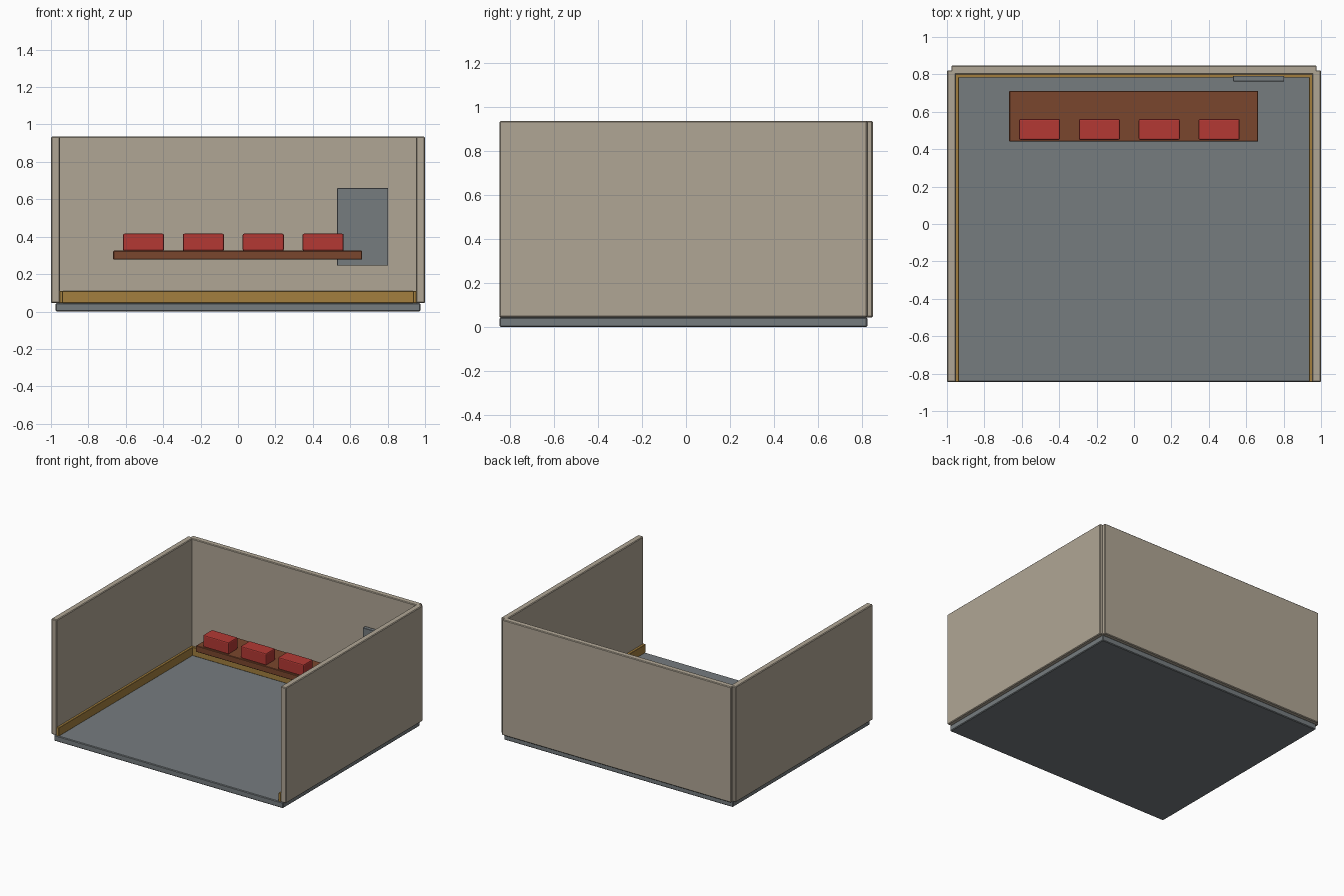
import bpy

if "Cube" in bpy.data.objects:
    bpy.data.objects.remove(bpy.data.objects["Cube"])


def material(name, rgb):
    """Flat colour given as sRGB bytes, stored as linear."""
    lin = [((c / 255 + 0.055) / 1.055) ** 2.4 for c in rgb]
    m = bpy.data.materials.new(name)
    m.diffuse_color = (*lin, 1)
    m.use_nodes = True
    m.node_tree.nodes["Principled BSDF"].inputs["Base Color"].default_value = m.diffuse_color
    return m


PLASTER = material("warm_plaster", (176, 166, 149))
GREY = material("slate_grey", (118, 124, 127))
OCHRE = material("ochre_wood", (163, 127, 62))
BROWN = material("brown_wood", (122, 70, 45))
RED = material("red", (179, 57, 52))


def box(name, x, y, z, mat, bevel=0.0, segments=1):
    """Box spanning the given (min, max) ranges, with optional bevelled edges."""
    spans = (x, y, z)
    bpy.ops.mesh.primitive_cube_add(size=1, location=[(a + b) / 2 for a, b in spans])
    ob = bpy.context.object
    ob.name = name
    ob.scale = [b - a for a, b in spans]
    bpy.ops.object.transform_apply(location=False, rotation=False, scale=True)
    ob.data.materials.append(mat)
    if bevel:
        mod = ob.modifiers.new("soft_edges", 'BEVEL')
        mod.width = bevel
        mod.segments = segments
    return ob


FRONT, WALL_Z = -0.845, (0.045, 0.935)

# Floor slab and back wall
box("floor", (-0.975, 0.975), (FRONT, 0.822), (0, 0.045), GREY, 0.005)
box("back_wall", (-0.977, 0.977), (0.80, 0.847), WALL_Z, PLASTER, 0.005)

# Side walls and their skirting boards
for side, s in (("left", -1), ("right", 1)):
    box(side + "_wall", sorted((s * 0.953, s * 1.0)), (FRONT, 0.822), WALL_Z, PLASTER, 0.005)
    box(side + "_skirting", sorted((s * 0.935, s * 0.955)), (FRONT, 0.80),
        (0.045, 0.11), OCHRE, 0.002)
box("back_skirting", (-0.953, 0.953), (0.782, 0.802), (0.045, 0.11), OCHRE, 0.002)

# Wall panel
box("wall_panel", (0.53, 0.803), (0.762, 0.792), (0.245, 0.66), GREY, 0.002)

# Shelf with a row of four boxes
box("shelf", (-0.667, 0.663), (0.44, 0.712), (0.277, 0.325), BROWN, 0.003)
for i in range(4):
    cx = -0.505 + 0.32 * i
    box(f"shelf_box_{i + 1}", (cx - 0.11, cx + 0.11), (0.45, 0.561), (0.325, 0.416), RED, 0.008, 2)
